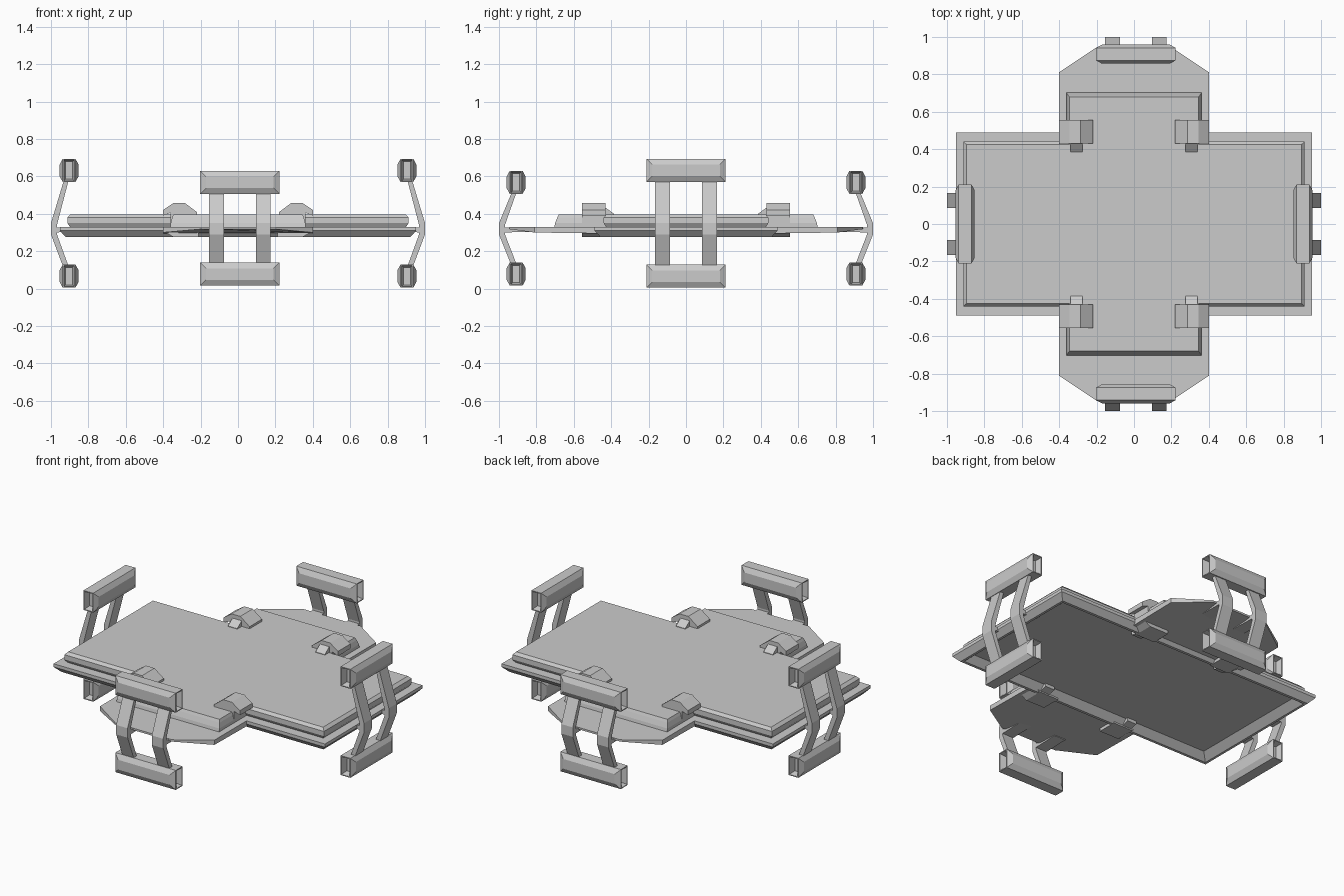
import bpy, bmesh
from math import pi
from mathutils import Matrix

if "Cube" in bpy.data.objects:
    bpy.data.objects.remove(bpy.data.objects["Cube"])


def finish(name, bm, matrix=None):
    if matrix:
        bm.transform(matrix)
    bmesh.ops.recalc_face_normals(bm, faces=bm.faces[:])
    me = bpy.data.meshes.new(name)
    bm.to_mesh(me)
    bm.free()
    ob = bpy.data.objects.new(name, me)
    bpy.context.collection.objects.link(ob)
    return ob


def loft(rings):
    """Closed solid through a list of equal-length rings of points."""
    bm = bmesh.new()
    vs = [[bm.verts.new(p) for p in ring] for ring in rings]
    n = len(vs[0])
    for a, b in zip(vs, vs[1:]):
        for i in range(n):
            j = (i + 1) % n
            bm.faces.new((a[i], a[j], b[j], b[i]))
    bm.faces.new(vs[0][::-1])
    bm.faces.new(vs[-1])
    return bm


def rect(x, y, z):
    return [(-x, -y, z), (x, -y, z), (x, y, z), (-x, y, z)]


def cross(ax, ay, lx, ly, z):
    """Plus-shaped outline: arms ax by ay, lobes lx by ly."""
    q = [(ax, -ay), (ax, ay), (lx, ay), (lx, ly)]
    return [(x, y, z) for x, y in q + [(-lx, ly), (-lx, ay), (-ax, ay), (-ax, -ay),
                                      (-lx, -ay), (-lx, -ly), (lx, -ly), (lx, -ay)]]


# Upper slab with bevelled edge
finish("upper_slab", loft([cross(0.895, 0.425, 0.36, 0.705, 0.325),
                           cross(0.912, 0.44, 0.36, 0.70, 0.35),
                           cross(0.912, 0.44, 0.352, 0.688, 0.38),
                           cross(0.895, 0.425, 0.345, 0.68, 0.397)]))

# Lower flange: sloped rim around a recessed underside
finish("lower_flange", loft([rect(0.86, 0.40, 0.315), rect(0.905, 0.44, 0.275),
                             rect(0.92, 0.457, 0.275), rect(0.953, 0.489, 0.31),
                             rect(0.953, 0.489, 0.33)]))

# Tapered wing plates front and back
for name, s in (("front_wing", -1), ("back_wing", 1)):
    out = [(-0.402, 0.46), (0.402, 0.46), (0.402, 0.81), (0.2, 0.945), (-0.2, 0.945), (-0.402, 0.81)]
    low = [0.295, 0.295, 0.30, 0.318, 0.318, 0.30]
    finish(name, loft([[(x, s * y, z) for (x, y), z in zip(out, low)],
                       [(x, s * y, 0.33) for x, y in out]]))

# Corner clips, open on the outer side, with small sloping tabs
clip = [(0.22, 0.41), (0.285, 0.458), (0.345, 0.458), (0.402, 0.42), (0.402, 0.39),
        (0.36, 0.405), (0.36, 0.33), (0.402, 0.33), (0.402, 0.31), (0.345, 0.275), (0.21, 0.275)]
tab = [(0.44, 0.44), (0.385, 0.40), (0.385, 0.385), (0.44, 0.385)]
tab_low = [(0.44, 0.32), (0.44, 0.28), (0.385, 0.295), (0.385, 0.32)]
for sx in (-1, 1):
    for sy in (-1, 1):
        flip = Matrix.Diagonal((sx, sy, 1, 1))
        finish("corner_clip", loft([[(x, y, z) for x, z in clip] for y in (0.43, 0.555)]), flip)
        for name, prof in (("clip_tab", tab), ("clip_lower_tab", tab_low)):
            finish(name, loft([[(x, y, z) for y, z in prof] for x in (0.275, 0.34)]), flip)


# Bumper bar: box with bulged long sides and tapered hollow ends
def bar(name, x, r, z, rot):
    bm = bmesh.new()
    bmesh.ops.create_cube(bm, size=1, matrix=Matrix.Diagonal((0.424, 0.068, 0.124, 1)))
    bm.normal_update()
    long = [f for f in bm.faces if abs(f.normal.y) > 0.9]
    ends = [f for f in bm.faces if abs(f.normal.x) > 0.9]
    bmesh.ops.inset_individual(bm, faces=long, thickness=0.044, depth=0.017)
    bmesh.ops.inset_individual(bm, faces=ends, thickness=0.008)
    bmesh.ops.inset_individual(bm, faces=ends, thickness=0.014, depth=-0.04)
    finish(name, bm, rot @ Matrix.Translation((x, -r, z)))


# Four bumper frames: two bars, two bent struts and fins
for i, side in enumerate(("front", "right", "back", "left")):
    rot = Matrix.Rotation(i * pi / 2, 4, 'Z')
    if i % 2:
        top, bottom, r, plate, shift = 0.632, 0.067, 0.903, 0.90, 0
    else:
        top, bottom, r, plate = 0.568, 0.078, 0.908, 0.80
        shift = 0.01 if i == 0 else -0.01
    bar(side + "_upper_bar", shift, r, top, rot)
    bar(side + "_lower_bar", shift, r, bottom, rot)
    strut = [(0.93, top - 0.05), (1.0, 0.35), (1.0, 0.29), (0.935, bottom + 0.05),
             (0.905, bottom + 0.05), (0.968, 0.29), (0.968, 0.34), (0.905, top - 0.05)]
    fin = [(0.98, 0.328), (0.98, 0.30), (plate, 0.305), (plate, 0.325)]
    for c in (-0.125, 0.125):
        cx = c + shift
        for name, prof in (("_strut", strut), ("_fin", fin)):
            finish(side + name, loft([[(x, -d, z) for d, z in prof]
                                      for x in (cx - 0.04, cx + 0.04)]), rot)
